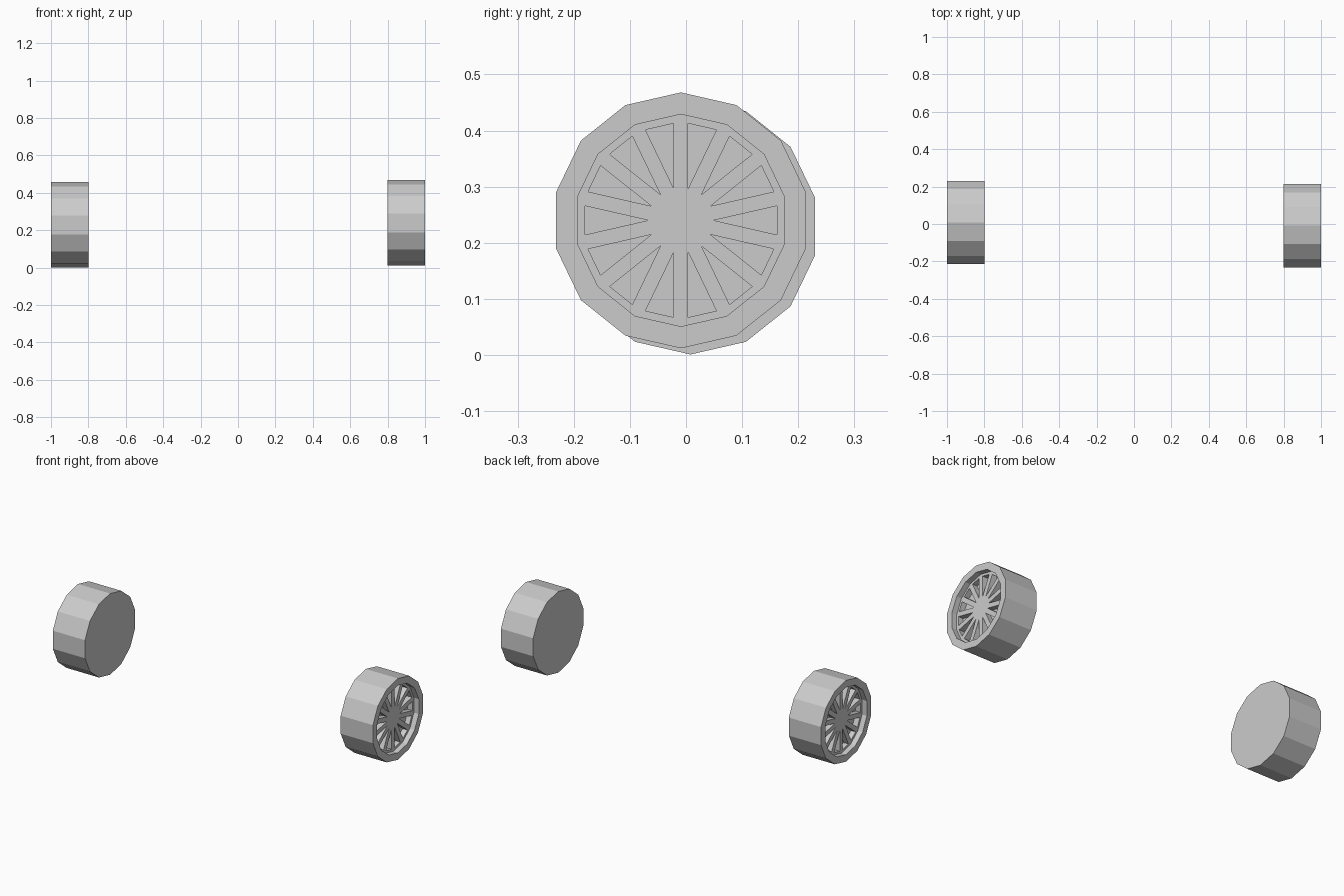
import bpy, bmesh
from math import sin, cos, pi

if "Cube" in bpy.data.objects:
    bpy.data.objects.remove(bpy.data.objects["Cube"])

SIDES, RADIUS, HALF_WIDTH = 14, 0.228, 0.1


def inset(bm, faces, thickness, depth=0.0):
    bmesh.ops.inset_individual(bm, faces=faces, thickness=thickness,
                               depth=depth, use_even_offset=True)
    bm.normal_update()


def make_wheel(name, location, turn):
    bm = bmesh.new()

    # Tyre: a 14-sided drum along x, a corner at the top
    def ring(x):
        return [bm.verts.new((x, -RADIUS * sin(2 * pi * i / SIDES),
                              RADIUS * cos(2 * pi * i / SIDES)))
                for i in range(SIDES)]

    outer, inner = ring(HALF_WIDTH), ring(-HALF_WIDTH)
    cap = bm.faces.new(outer)
    bm.faces.new(inner[::-1])
    for i in range(SIDES):
        j = (i + 1) % SIDES
        bm.faces.new((outer[i], inner[i], inner[j], outer[j]))
    bm.normal_update()

    # Rim lip, then the recessed wheel disc
    inset(bm, [cap], 0.038)
    inset(bm, [cap], 0.0, -0.03)

    # Spokes: wedge pockets sunk between them
    wedges = bmesh.ops.poke(bm, faces=[cap])["faces"]
    bm.normal_update()
    inset(bm, wedges, 0.013)
    inset(bm, wedges, 0.0, -0.03)

    mesh = bpy.data.meshes.new(name)
    bm.to_mesh(mesh)
    bm.free()
    obj = bpy.data.objects.new(name, mesh)
    obj.location = location
    obj.rotation_euler.z = turn
    bpy.context.collection.objects.link(obj)
    return obj


# The two wheels face outwards, slightly offset from each other
make_wheel("right_wheel", (0.9, -0.009, 0.24), 0)
make_wheel("left_wheel", (-0.9, 0.008, 0.229), pi)
